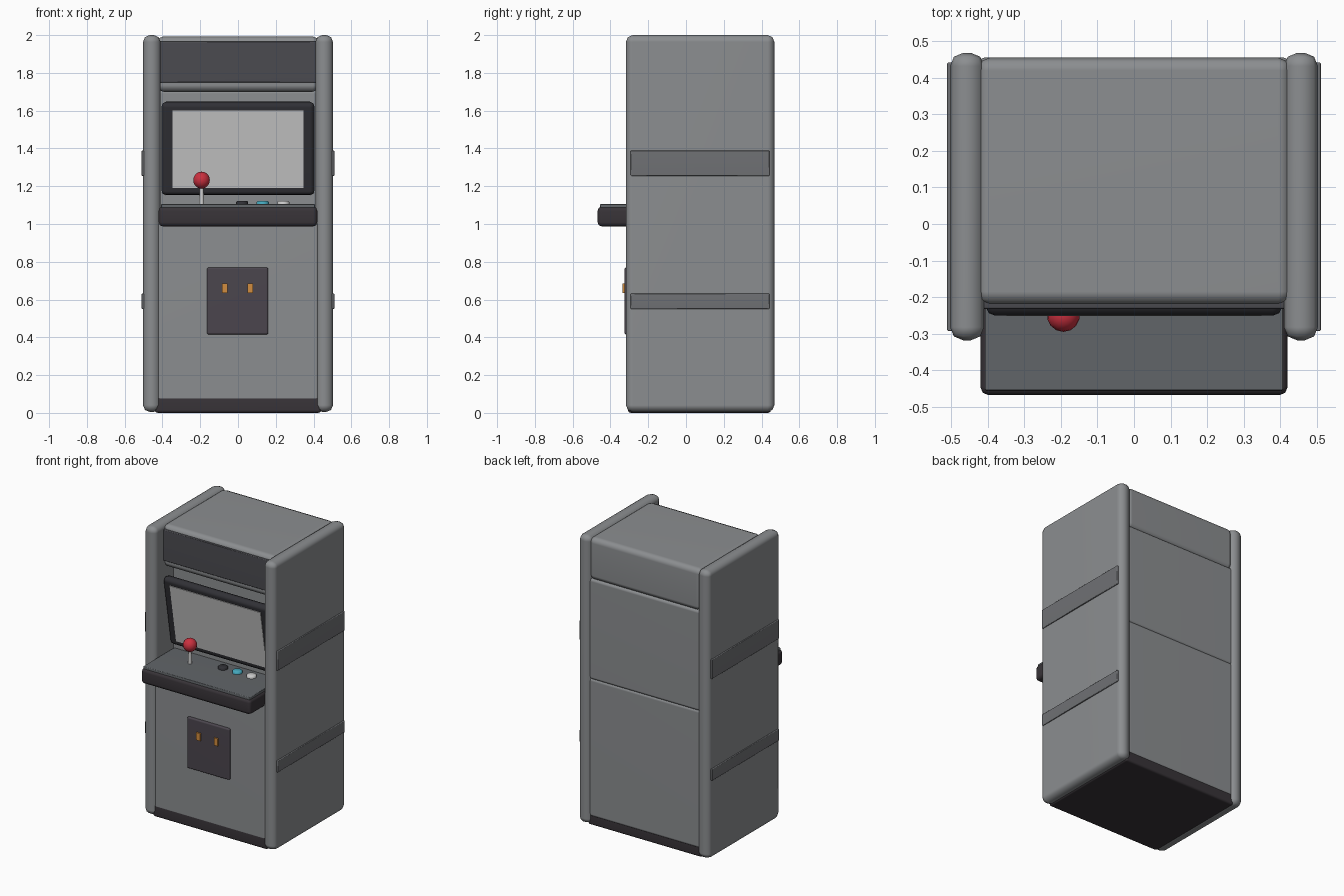
import bpy, bmesh, math
from mathutils import Matrix

if "Cube" in bpy.data.objects:
    bpy.data.objects.remove(bpy.data.objects["Cube"])


def material(name, rgb):
    m = bpy.data.materials.new(name)
    m.diffuse_color = (*rgb, 1)
    m.use_nodes = True
    m.node_tree.nodes["Principled BSDF"].inputs["Base Color"].default_value = m.diffuse_color
    return m


BODY = material("body_grey", (0.26, 0.27, 0.28))
DECK = material("deck_grey", (0.12, 0.13, 0.14))
STRIPE = material("stripe_grey", (0.16, 0.165, 0.175))
MARQUEE = material("marquee_dark", (0.07, 0.07, 0.08))
BLACK = material("near_black", (0.03, 0.03, 0.036))
TRIM = material("trim_dark", (0.04, 0.034, 0.04))
DOOR = material("door_dark", (0.07, 0.06, 0.075))
ORANGE = material("slot_orange", (0.65, 0.27, 0.05))
RED = material("knob_red", (0.6, 0.03, 0.05))
TEAL = material("button_teal", (0.06, 0.4, 0.52))
WHITE = material("button_white", (0.75, 0.75, 0.75))


def finish(name, bm, mat, loc=(0, 0, 0), tilt=0):
    me = bpy.data.meshes.new(name)
    bm.to_mesh(me)
    bm.free()
    ob = bpy.data.objects.new(name, me)
    bpy.context.collection.objects.link(ob)
    ob.location = loc
    ob.rotation_euler.x = tilt
    if mat:
        me.materials.append(mat)
    bpy.ops.object.select_all(action='DESELECT')
    ob.select_set(True)
    bpy.context.view_layer.objects.active = ob
    bpy.ops.object.shade_smooth_by_angle(angle=math.radians(50))
    return ob


def box(name, x, y, z, mat, bevel=0.0, tilt=0, segments=2):
    """Rounded box from (min, max) ranges, turned about its own centre."""
    size = [r[1] - r[0] for r in (x, y, z)]
    bm = bmesh.new()
    bmesh.ops.create_cube(bm, size=1, matrix=Matrix.Diagonal((*size, 1)))
    if bevel:
        bmesh.ops.bevel(bm, geom=bm.edges[:], offset=bevel, segments=segments,
                        profile=0.5, affect='EDGES')
    ob = finish(name, bm, mat, [sum(r) / 2 for r in (x, y, z)], tilt)
    if bevel:
        ob.modifiers.new("normals", 'WEIGHTED_NORMAL').keep_sharp = True
    return ob


def cone(name, r1, r2, depth, loc, mat, sides=16, bevel=0):
    bm = bmesh.new()
    bmesh.ops.create_cone(bm, cap_ends=True, segments=sides,
                          radius1=r1, radius2=r2, depth=depth)
    if bevel:
        rim = [e for e in bm.edges if all(v.co.z > 0 for v in e.verts)]
        bmesh.ops.bevel(bm, geom=rim, offset=bevel, segments=1, affect='EDGES')
    return finish(name, bm, mat, loc)


# Stacked cabinet body
box("plinth", (-0.44, 0.44), (-0.308, 0.45), (0.0, 0.09), TRIM, 0.015)
box("lower_cabinet", (-0.43, 0.43), (-0.31, 0.455), (0.06, 1.02), BODY, 0.02)
box("middle_cabinet", (-0.43, 0.43), (-0.12, 0.455), (1.01, 1.71), BODY, 0.02)
box("top_cabinet", (-0.43, 0.43), (-0.22, 0.455), (1.70, 1.993), BODY, 0.035)
box("marquee_panel", (-0.415, 0.415), (-0.232, -0.20), (1.75, 1.965), MARQUEE, 0.004, segments=1)

# Side panels and their stripes
for side, s in (("left", -1), ("right", 1)):
    def span(a, b):
        return tuple(sorted((s * a, s * b)))
    box(side + "_side_panel", span(0.41, 0.503), (-0.318, 0.468), (0.005, 2.0), BODY, 0.036)
    for part, z in (("lower", (0.55, 0.632)), ("upper", (1.255, 1.39))):
        box(f"{side}_{part}_stripe", span(0.48, 0.511), (-0.293, 0.442), z, STRIPE, 0.004, segments=1)

# Screen leaning forward at the top
TILT = 0.17
box("screen_bezel", (-0.405, 0.405), (-0.213, -0.153), (1.15, 1.65), BLACK, 0.025, TILT)
box("screen", (-0.348, 0.348), (-0.217, -0.197), (1.188, 1.605), None, 0, TILT)

# Control panel
box("control_panel", (-0.42, 0.42), (-0.468, -0.10), (0.987, 1.092), TRIM, 0.022)
box("control_deck", (-0.408, 0.408), (-0.455, -0.10), (1.07, 1.106), DECK, 0.004, segments=1)

# Joystick
cone("joystick_shaft", 0.014, 0.010, 0.11, (-0.193, -0.25, 1.155), None, 12)
bm = bmesh.new()
bmesh.ops.create_uvsphere(bm, u_segments=14, v_segments=10, radius=0.045)
finish("joystick_knob", bm, RED, (-0.193, -0.25, 1.232))

# Buttons
for i, mat in enumerate((BLACK, TEAL, WHITE)):
    cone(f"button_{i + 1}", 0.032, 0.032, 0.03, (0.022 + 0.109 * i, -0.195, 1.108), mat, 16, 0.006)

# Coin door with two slots
box("coin_door", (-0.165, 0.16), (-0.326, -0.29), (0.415, 0.77), DOOR, 0.01)
for side, x in (("left", -0.07), ("right", 0.065)):
    box(side + "_coin_slot", (x - 0.015, x + 0.015), (-0.336, -0.31), (0.634, 0.686), ORANGE)
